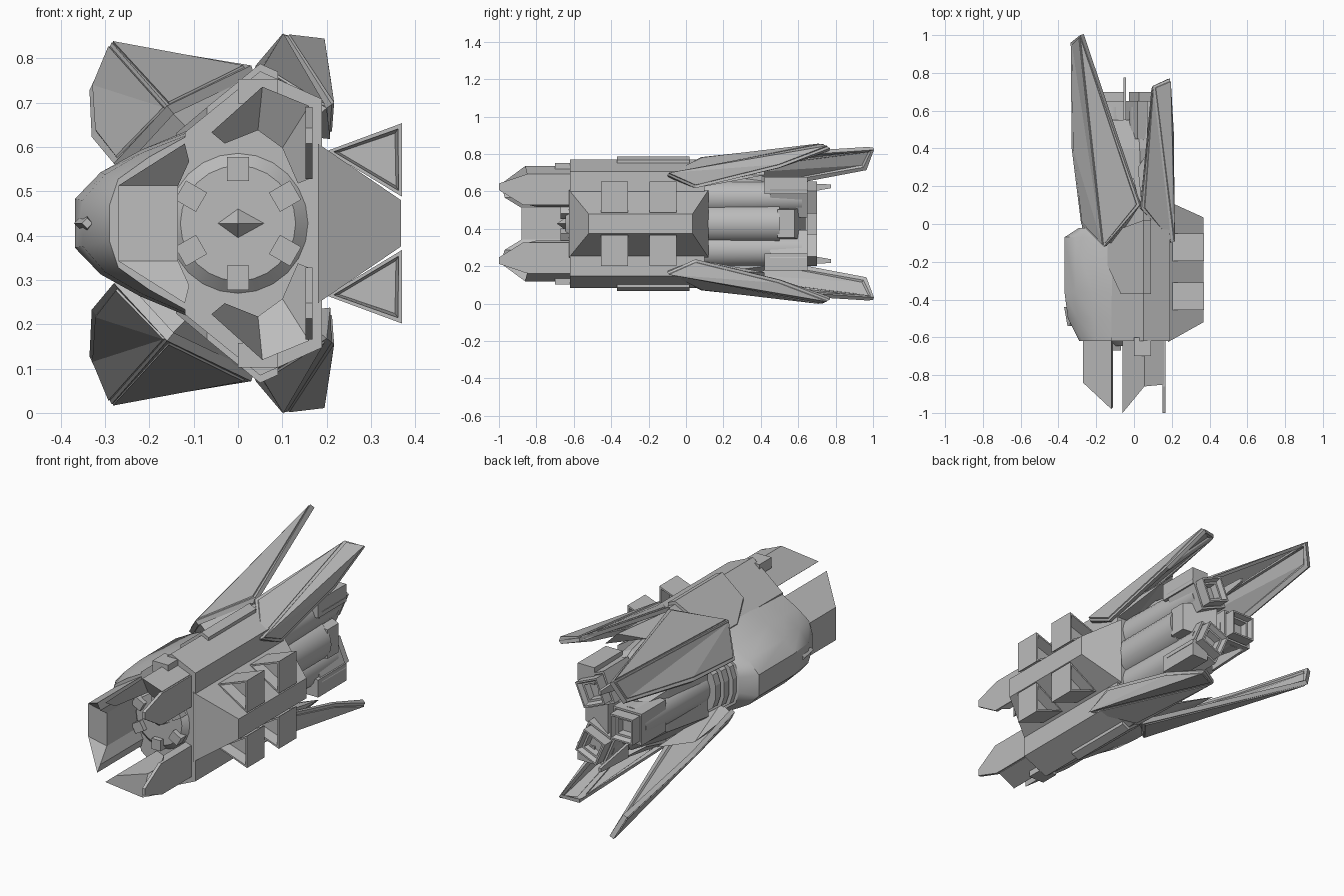
import bpy, bmesh, math
from mathutils import Vector, Matrix

cube = bpy.data.objects.get("Cube")
if cube:
    bpy.data.objects.remove(cube, do_unlink=True)

MID = 0.4275  # height of the symmetry plane; w below is measured from it

grey = bpy.data.materials.new("hull_grey")
grey.use_nodes = True
grey.diffuse_color = (0.5, 0.5, 0.5, 1)
grey.node_tree.nodes["Principled BSDF"].inputs["Base Color"].default_value = (0.5, 0.5, 0.5, 1)


def finish(bm, name, normals=True):
    if normals:
        bmesh.ops.recalc_face_normals(bm, faces=bm.faces[:])
    bmesh.ops.translate(bm, verts=bm.verts[:], vec=(0, 0, MID))
    mesh = bpy.data.meshes.new(name)
    bm.to_mesh(mesh)
    bm.free()
    mesh.materials.append(grey)
    ob = bpy.data.objects.new(name, mesh)
    bpy.context.collection.objects.link(ob)
    return ob


def smooth(ob, angle=40):
    bpy.ops.object.select_all(action='DESELECT')
    ob.select_set(True)
    bpy.context.view_layer.objects.active = ob
    bpy.ops.object.shade_smooth_by_angle(angle=math.radians(angle))


def loft(name, sections):
    """Each section is (y, half profile of (x, w)), mirrored in w."""
    bm = bmesh.new()
    rings = []
    for y, half in sections:
        ring = half + [(x, -w) for x, w in reversed(half)]
        rings.append([bm.verts.new((x, y, w)) for x, w in ring])
    n = len(rings[0])
    for a, b in zip(rings, rings[1:]):
        for i in range(n):
            bm.faces.new((a[i], a[(i + 1) % n], b[(i + 1) % n], b[i]))
    bm.faces.new(rings[0])
    bm.faces.new(rings[-1])
    return finish(bm, name)


def convex(name, points, side=1):
    bm = bmesh.new()
    for x, y, w in points:
        bm.verts.new((x, y, w * side))
    bmesh.ops.convex_hull(bm, input=bm.verts[:])
    return finish(bm, name)


def block(name, x, y, w, side=1):
    return convex(name, [(a, b, c) for a in x for b in y for c in w], side)


def cylinder(name, x, w, r1, r2, y, sides=24):
    bm = bmesh.new()
    rot = Matrix.Rotation(-math.pi / 2, 4, 'X')
    bmesh.ops.create_cone(bm, cap_ends=True, segments=sides, radius1=r1, radius2=r2,
                          depth=y[1] - y[0], matrix=Matrix.Translation((x, sum(y) / 2, w)) @ rot)
    return finish(bm, name)


def hollow_prism(name, profile, y, ends, steps):
    """Prism along y whose chosen end faces are recessed in steps of (rim, slope, depth)."""
    bm = bmesh.new()
    rings = [[bm.verts.new((x, v, w)) for x, w in profile] for v in y]
    n = len(profile)
    for i in range(n):
        j = (i + 1) % n
        bm.faces.new((rings[0][i], rings[0][j], rings[1][j], rings[1][i]))
    caps = [bm.faces.new(r) for r in rings]
    bmesh.ops.recalc_face_normals(bm, faces=bm.faces[:])
    for end in ends:
        for rim, slope, depth in steps:
            bmesh.ops.inset_individual(bm, faces=[caps[end]], thickness=rim, depth=0)
            bmesh.ops.inset_individual(bm, faces=[caps[end]], thickness=slope, depth=-depth)
    return finish(bm, name, False)


def jaw(name, outer, inner, side=1):
    """Thick bent shell; points are (x, w, tip y)."""
    bm = bmesh.new()
    rows = []
    for (ox, ow, oy), (ix, iw, iy) in zip(outer, inner):
        rows.append([bm.verts.new(p) for p in (
            (ox, -0.6, ow * side), (ox, oy, ow * side), (ix, iy, iw * side), (ix, -0.6, iw * side))])
    for a, b in zip(rows, rows[1:]):
        for i in range(4):
            j = (i + 1) % 4
            bm.faces.new((a[i], a[j], b[j], b[i]))
    bm.faces.new(rows[0])
    bm.faces.new(rows[-1])
    return finish(bm, name)


def panel_wing(name, points, faces, thickness, side):
    """Folded plate with raised inner panels."""
    bm = bmesh.new()
    verts = [bm.verts.new((x, y, w * side)) for x, y, w in points]
    for f in faces:
        bm.faces.new([verts[i] for i in f[::side]])
    bm.normal_update()
    for group in (bm.faces[:1], bm.faces[1:]):
        bmesh.ops.inset_region(bm, faces=group, thickness=0.016, depth=0, use_boundary=True)
        bmesh.ops.inset_region(bm, faces=group, thickness=0.002, depth=0.005, use_boundary=True)
    ob = finish(bm, name, False)
    mod = ob.modifiers.new("thickness", 'SOLIDIFY')
    mod.thickness, mod.offset = thickness, -1
    return ob


# Main hull and its tapered rear
loft("main_hull", [(y, [(0.19, 0.28), (0.05, 0.343), (-0.12, 0.205)]) for y in (-0.62, 0.1)])
loft("rear_hull", [(0.1, [(0.1, 0.27), (0.04, 0.32), (-0.2, 0.14)]),
                   (0.4, [(0.09, 0.23), (0.03, 0.26), (-0.18, 0.11)]),
                   (0.55, [(0.08, 0.17), (0.02, 0.19), (-0.14, 0.07)])])

# Rounded shell on the narrow side, with ribs behind
shell = [(-0.1, 0.215), (-0.22, 0.165), (-0.31, 0.115), (-0.368, 0.055)]
front = [(-0.1, 0.205), (-0.2, 0.15), (-0.27, 0.1), (-0.29, 0.04)]
mid = [(-0.1, 0.21), (-0.215, 0.16), (-0.3, 0.11), (-0.35, 0.052)]
smooth(loft("narrow_side_shell", [(-0.62, front), (-0.5, mid), (-0.36, shell), (-0.07, shell), (-0.02, front)]))
for k in range(3):
    f = 0.95 - 0.05 * k
    loft("shell_rib", [(y, [(x * f, w * f) for x, w in front]) for y in (-0.03 + 0.05 * k, 0.01 + 0.05 * k)])
cylinder("shell_sensor", -0.34, 0, 0.012, 0.03, (-0.54, -0.44), 4)

# Wide side deck
convex("side_deck", [(0.18, y, w) for y in (-0.625, 0.12) for w in (-0.18, 0.18)] +
       [(0.368, y, w) for y in (-0.52, 0.035) for w in (-0.052, 0.052)])

# Jaw on the narrow side of the nose opening
jaw("narrow_side_jaw",
    [(-0.12, 0.18, -0.98), (-0.27, 0.085, -0.84), (-0.27, -0.085, -0.84), (-0.12, -0.18, -0.98)],
    [(-0.11, 0.14, -0.97), (-0.135, 0.085, -0.88), (-0.135, -0.085, -0.88), (-0.11, -0.14, -0.97)])

# Shallow nose core with a spike and a ring of teeth
smooth(cylinder("nose_core", 0, 0, 0.13, 0.18, (-0.645, -0.6), 24))
convex("nose_spike", [(0, -0.69, 0)] + [(x, -0.64, w) for x, w in ((-0.05, 0), (0.065, 0), (0, 0.036), (0, -0.036))])
for k in range(6):
    a = math.radians(30 + 60 * k)
    r, t = Vector((math.cos(a), 0, math.sin(a))), Vector((-math.sin(a), 0, math.cos(a)))
    convex("nose_tooth", [r * d + t * s + Vector((0, y, 0))
                          for d in (0.095, 0.15) for s in (-0.025, 0.025) for y in (-0.67, -0.62)])

# Central tank between the engines
smooth(cylinder("fuel_tank", 0.08, 0, 0.105, 0.105, (0.08, 0.5)))
convex("tank_end", [(0.0, y, w) for y in (0.48, 0.64) for w in (-0.1, 0.1)] +
       [(0.17, y, w) for y in (0.49, 0.58) for w in (-0.075, 0.075)])

# Three engines with recessed square nozzles
for x, w in ((0.06, 0.14), (0.06, -0.14), (-0.12, 0)):
    smooth(cylinder("engine_barrel", x, w, 0.095, 0.085, (0.1, 0.62)))
    turn = math.atan2(w, x)
    ring = [turn + math.pi / 4 + k * math.pi / 2 for k in range(4)]
    corner = lambda r: [(x + r * math.cos(a), w + r * math.sin(a)) for a in ring]
    hollow_prism("engine_housing", corner(0.115), (0.45, 0.65), [1], [(0.015, 0.006, 0.01)])
    hollow_prism("engine_nozzle", corner(0.092), (0.6, 0.7), [1], [(0.012, 0.012, 0.025), (0.014, 0.006, 0.035)])

wing_points = [(0.03, 0.1, 0.356), (-0.16, -0.12, 0.265), (-0.285, 1, 0.408),
               (-0.28, 0, 0.135), (-0.33, 0.4, 0.195), (-0.335, 0.96, 0.3)]
fin_points = [(0.04, 0.08, 0.356), (0.2, -0.1, 0.26), (0.1, 0.73, 0.427),
              (0.19, 0.77, 0.405), (0.208, 0.5, 0.3), (0.208, 0.05, 0.19)]

# Parts repeated on both sides of the symmetry plane
for side, tag in ((1, "upper"), (-1, "lower")):
    panel_wing(tag + "_long_wing", wing_points, [(0, 2, 1), (1, 4, 3), (1, 5, 4), (1, 2, 5)], 0.024, side)
    panel_wing(tag + "_short_fin", fin_points, [(0, 1, 2), (1, 3, 2), (1, 4, 3), (1, 5, 4)], 0.02, side)
    # Solid roots joining the wings to the hull
    convex(tag + "_wing_root", [(0.03, 0.1, 0.345), (-0.155, -0.1, 0.255), (-0.268, 0.01, 0.137), (-0.1, -0.1, 0.2),
                                (-0.2, 0, 0.11), (0, 0.24, 0.3), (-0.26, 0.3, 0.18)], side)
    convex(tag + "_fin_root", [(0.04, 0.1, 0.34), (0.185, -0.05, 0.255), (0.19, 0.05, 0.19), (0.1, 0.1, 0.2),
                               (0.17, 0.42, 0.26), (0.1, 0.42, 0.33), (0.02, 0.3, 0.28)], side)
    # Nose jaw with its thin pointed side plate
    jaw(tag + "_jaw",
        [(-0.06, 0.205, -1), (0.055, 0.308, -0.86), (0.16, 0.265, -0.85), (0.16, 0.1, -0.84)],
        [(-0.03, 0.18, -0.96), (0.045, 0.21, -0.8), (0.1, 0.17, -0.79), (0.135, 0.09, -0.8)], side)
    convex(tag + "_jaw_plate", [(x, y, w) for x in (0.152, 0.168) for y, w in (
        (-1, 0.215), (-1, 0.18), (-0.87, 0.1), (-0.62, 0.1), (-0.62, 0.262), (-0.86, 0.262))], side)
    block(tag + "_jaw_collar", (0.0, 0.09), (-0.7, -0.6), (0.27, 0.325), side)
    # Raised armour plate on the ridge
    top = [(0.05, -0.37, 0.36), (0.05, 0.02, 0.36), (0.09, -0.37, 0.342), (0.09, 0.02, 0.342),
           (-0.07, -0.37, 0.262), (-0.14, -0.22, 0.203), (-0.14, -0.05, 0.203)]
    convex(tag + "_armour_plate", [(x, y, w - d) for x, y, w in top for d in (0, 0.04)], side)
    # Triangular thruster pods beside the deck, hollow at both ends
    for y in (-0.455, -0.195):
        hollow_prism(tag + "_thruster_pod", [(0.2, 0.163 * side), (0.37, 0.226 * side), (0.37, 0.06 * side)],
                     (y, y + 0.145), [0, 1], [(0.016, 0.012, 0.06)])
    # Tail blades and rear blocks
    convex(tag + "_tail_blade", [(x, y, w) for x in (-0.056, -0.042) for y, w in (
        (0.55, 0.15), (0.55, 0.22), (0.775, 0.19), (0.775, 0.21))], side)
    block(tag + "_rear_block", (0.07, 0.165), (0.42, 0.65), (0.16, 0.25), side)
